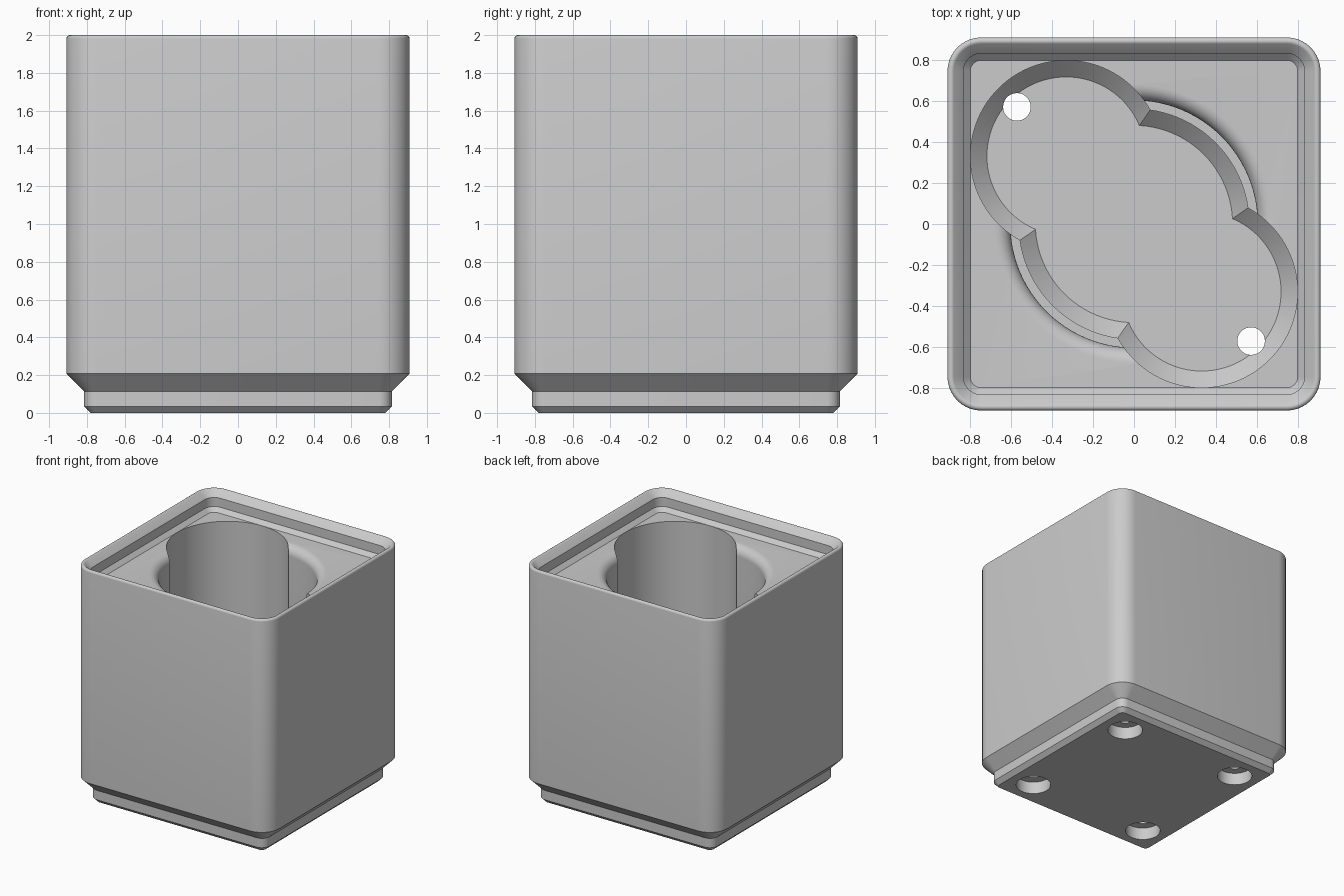
import bpy, bmesh, math

if "Cube" in bpy.data.objects:
    bpy.data.objects.remove(bpy.data.objects["Cube"], do_unlink=True)

grey = bpy.data.materials.new("plain grey")
grey.use_nodes = True
colour = (0.6, 0.6, 0.6, 1)
grey.diffuse_color = colour
grey.node_tree.nodes["Principled BSDF"].inputs["Base Color"].default_value = colour

SHELF = 1.838   # recessed deck below the stacking lip
PIT = 0.22      # cavity floor


def finish(bm, name):
    bmesh.ops.recalc_face_normals(bm, faces=bm.faces)
    mesh = bpy.data.meshes.new(name)
    bm.to_mesh(mesh)
    bm.free()
    obj = bpy.data.objects.new(name, mesh)
    bpy.context.collection.objects.link(obj)
    mesh.materials.append(grey)
    return obj


def loft(rings, name):
    """Skin a stack of closed rings and cap both ends."""
    bm = bmesh.new()
    loops = [[bm.verts.new(p) for p in ring] for ring in rings]
    for low, high in zip(loops, loops[1:]):
        n = len(low)
        for i in range(n):
            j = (i + 1) % n
            bm.faces.new((low[i], low[j], high[j], high[i]))
    bm.faces.new(loops[0])
    bm.faces.new(loops[-1])
    return finish(bm, name)


def rounded_square(half, z, steps=10):
    radius = half - 0.744
    c = half - radius
    ring = []
    for k, (sx, sy) in enumerate(((1, 1), (-1, 1), (-1, -1), (1, -1))):
        for s in range(steps + 1):
            a = math.pi / 2 * (k + s / steps)
            ring.append((sx * c + radius * math.cos(a), sy * c + radius * math.sin(a), z))
    return ring


def turned(profile, x, y, name, sides=96):
    return loft([[(x + r * math.cos(math.tau * i / sides),
                   y + r * math.sin(math.tau * i / sides), z) for i in range(sides)]
                 for r, z in profile], name)


def cut(target, cutter):
    mod = target.modifiers.new("cut", "BOOLEAN")
    mod.operation = "DIFFERENCE"
    mod.solver = "EXACT"
    mod.object = cutter
    bpy.context.view_layer.objects.active = target
    bpy.ops.object.modifier_apply(modifier=mod.name)
    bpy.data.objects.remove(cutter, do_unlink=True)


# Body: stepped foot, straight walls, rounded rim, inner stacking lip
profile = [(0.779, 0), (0.814, 0.035), (0.814, 0.114), (0.908, 0.208)]
rim = 0.018
for s in range(7):
    a = math.radians(135 * s / 6)
    profile.append((0.89 + rim * math.cos(a), 2 - rim + rim * math.sin(a)))
profile += [(0.83, 1.947), (0.83, 1.871), (0.797, SHELF)]
bin_body = loft([rounded_square(h, z) for h, z in profile], "storage_bin")

# Two round pockets on the diagonal, chamfered at the bottom
for side in (-1, 1):
    pocket = [(0.386, PIT), (0.466, PIT + 0.08), (0.466, SHELF + 0.05)]
    cut(bin_body, turned(pocket, 0.33 * side, -0.33 * side, "pocket_cutter"))

# Central pocket: chamfered bottom, ledge and rounded mouth
fillet = 0.075
middle = [(0.48, PIT), (0.56, PIT + 0.08), (0.56, 0.8), (0.602, 0.8)]
for s in range(9):
    a = math.pi / 2 * s / 8
    middle.append((0.602 + fillet * (1 - math.cos(a)), SHELF - fillet * (1 - math.sin(a))))
middle.append((0.602 + fillet, SHELF + 0.05))
cut(bin_body, turned(middle, 0, 0, "middle_cutter"))

# Magnet recesses with narrower screw holes in the foot
for sx in (-1, 1):
    for sy in (-1, 1):
        hole = [(0.138, -0.05), (0.138, 0.105), (0.067, 0.105), (0.067, 0.26)]
        cut(bin_body, turned(hole, 0.57 * sx, 0.57 * sy, "hole_cutter", 48))

# Smooth curved surfaces, keep the creases sharp
bpy.ops.object.select_all(action="DESELECT")
bin_body.select_set(True)
bpy.context.view_layer.objects.active = bin_body
bpy.ops.object.shade_smooth_by_angle(angle=math.radians(30))
